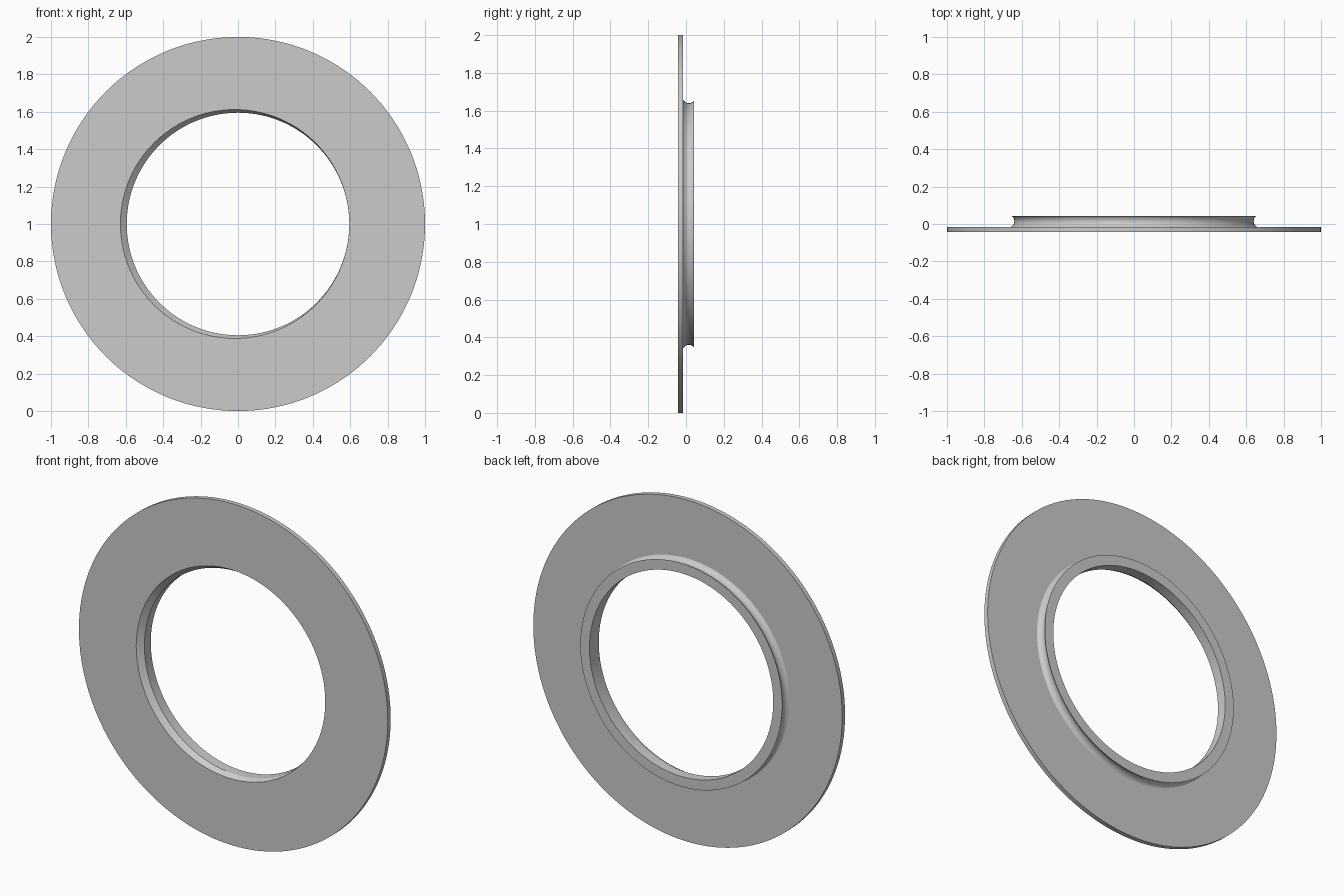
import bpy, bmesh
from math import sin, cos, tau, radians, asin

cube = bpy.data.objects.get("Cube")
if cube:
    bpy.data.objects.remove(cube, do_unlink=True)

SEGMENTS = 144
FRONT, PLATE_BACK, BACK = -0.043, -0.016, 0.043
BORE = 0.595

grey = bpy.data.materials.new("plain_grey")
grey.use_nodes = True
colour = (0.6, 0.6, 0.6, 1)
grey.diffuse_color = colour
grey.node_tree.nodes["Principled BSDF"].inputs["Base Color"].default_value = colour


def cove(steps=16, mid_y=0.015, mid_r=0.675, radius=0.035):
    """Concave arc from the plate to the rear lip, as (radius, y) pairs."""
    a = asin((PLATE_BACK - mid_y) / radius)
    b = asin((BACK - mid_y) / radius)
    angles = [a + (b - a) * i / steps for i in range(steps + 1)]
    return [(mid_r - radius * cos(t), mid_y + radius * sin(t)) for t in angles]


def ring(bm, r, y, cx=0.0):
    """Circle of vertices facing along y."""
    return [bm.verts.new((cx + r * cos(tau * i / SEGMENTS), y, 1 + r * sin(tau * i / SEGMENTS)))
            for i in range(SEGMENTS)]


bm = bmesh.new()
# Plate rim, coved collar, rear lip and straight bore
profile = [(1, FRONT), (1, PLATE_BACK)] + cove() + [(BORE, BACK), (BORE, PLATE_BACK)]
rings = [ring(bm, r, y) for r, y in profile]
# Front opening is slightly larger and sits off centre
rings.append(ring(bm, 0.612, FRONT, cx=-0.017))

for a, b in zip(rings, rings[1:] + rings[:1]):
    for i in range(SEGMENTS):
        j = (i + 1) % SEGMENTS
        bm.faces.new((a[i], a[j], b[j], b[i]))
bmesh.ops.recalc_face_normals(bm, faces=bm.faces)

mesh = bpy.data.meshes.new("flanged_ring")
bm.to_mesh(mesh)
bm.free()
mesh.materials.append(grey)
flange = bpy.data.objects.new("flanged_ring", mesh)
bpy.context.collection.objects.link(flange)

bpy.ops.object.select_all(action="DESELECT")
flange.select_set(True)
bpy.context.view_layer.objects.active = flange
bpy.ops.object.shade_smooth_by_angle(angle=radians(15))
